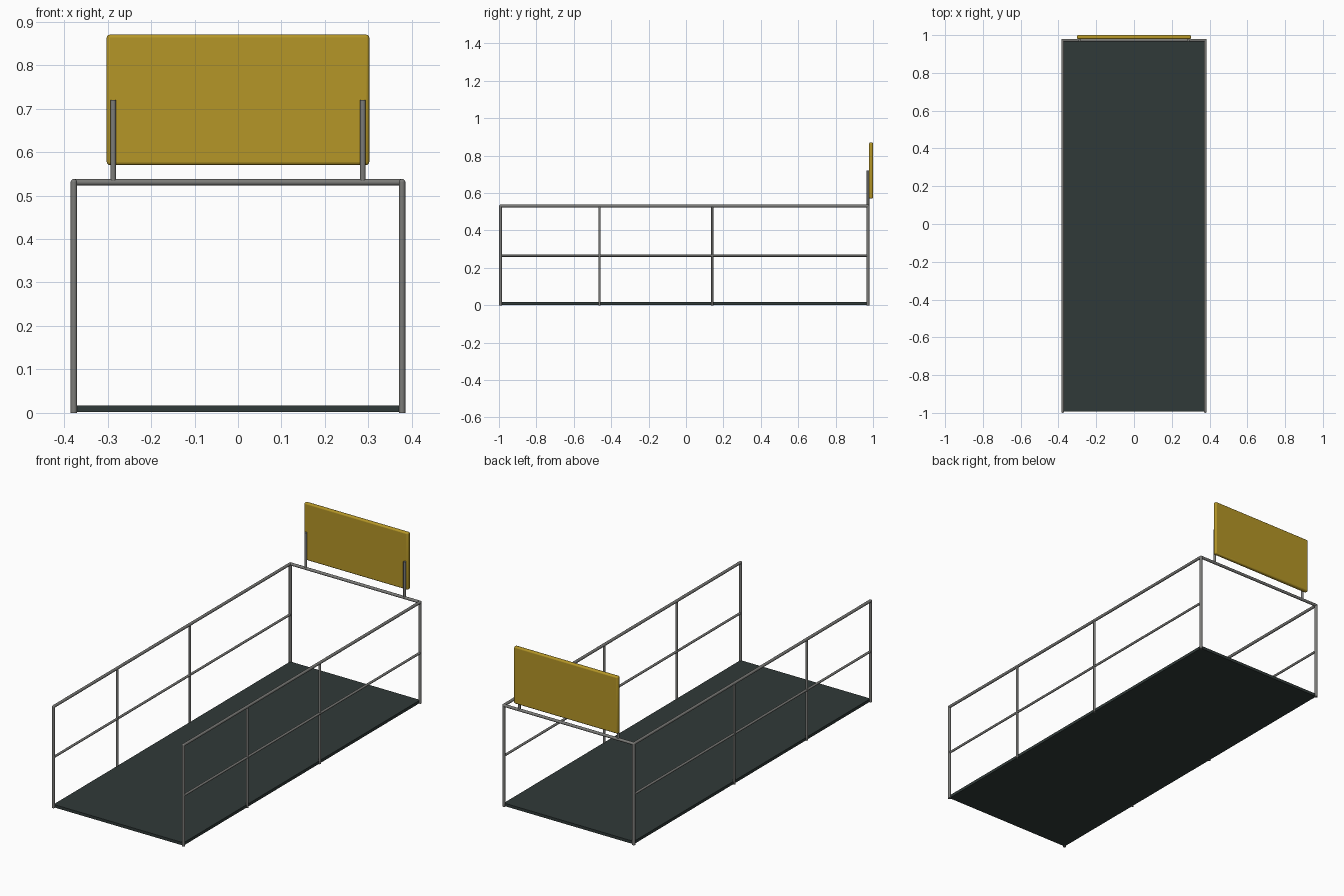
import bpy
from mathutils import Vector

if "Cube" in bpy.data.objects:
    bpy.data.objects.remove(bpy.data.objects["Cube"])


def material(name, rgb):
    m = bpy.data.materials.new(name)
    m.diffuse_color = (*rgb, 1)
    m.use_nodes = True
    m.node_tree.nodes["Principled BSDF"].inputs["Base Color"].default_value = m.diffuse_color
    return m


STEEL = material("grey steel", (0.2, 0.2, 0.19))
DECK = material("dark deck", (0.03, 0.042, 0.04))
GOLD = material("mustard yellow", (0.46, 0.305, 0.02))

X, FRONT, BACK = 0.3775, -0.992, 0.973   # tube centre lines
TOP, MID, R = 0.5305, 0.265, 0.0075


def finish(name, mat):
    ob = bpy.context.object
    ob.name = name
    ob.data.materials.append(mat)
    bpy.ops.object.shade_smooth_by_angle()
    return ob


def tube(name, a, b, r=R):
    a, b = Vector(a), Vector(b)
    d = b - a
    bpy.ops.mesh.primitive_cylinder_add(vertices=16, radius=r, depth=d.length, location=(a + b) / 2,
                                        rotation=d.to_track_quat('Z', 'Y').to_euler())
    return finish(name, STEEL)


def joint(name, loc):
    bpy.ops.mesh.primitive_uv_sphere_add(segments=16, ring_count=8, radius=R, location=loc)
    return finish(name, STEEL)


def box(name, lo, hi, mat, bevel):
    lo, hi = Vector(lo), Vector(hi)
    bpy.ops.mesh.primitive_cube_add(size=1, location=(lo + hi) / 2)
    bpy.context.object.scale = hi - lo
    bpy.ops.object.transform_apply(location=False, rotation=False, scale=True)
    ob = finish(name, mat)
    if bevel:
        mod = ob.modifiers.new("rounding", 'BEVEL')
        mod.width, mod.segments = bevel, 3
    return ob


# Floor
box("floor", (-X, FRONT, 0.002), (X, BACK, 0.017), DECK, 0)

# Side railings
for s, side in ((-1, "left"), (1, "right")):
    x = s * X
    for y, end in ((FRONT, "front"), (BACK, "back")):
        tube(f"{side}_{end}_post", (x, y, 0), (x, y, TOP))
        joint(f"{side}_{end}_corner", (x, y, TOP))
    for i, y in enumerate((-0.463, 0.14)):
        tube(f"{side}_middle_post_{i + 1}", (x, y, 0), (x, y, TOP), 0.006)
    tube(f"{side}_top_rail", (x, FRONT, TOP), (x, BACK, TOP))
    tube(f"{side}_middle_rail", (x, FRONT, MID), (x, BACK, MID), 0.006)
    # Sign support
    tube(f"{side}_sign_support", (s * 0.287, BACK, TOP), (s * 0.287, BACK, 0.72), 0.0068)

# Back rail and sign board
tube("back_top_rail", (-X, BACK, TOP), (X, BACK, TOP))
box("sign_board", (-0.302, 0.979, 0.57), (0.302, 1.0, 0.87), GOLD, 0.007)
